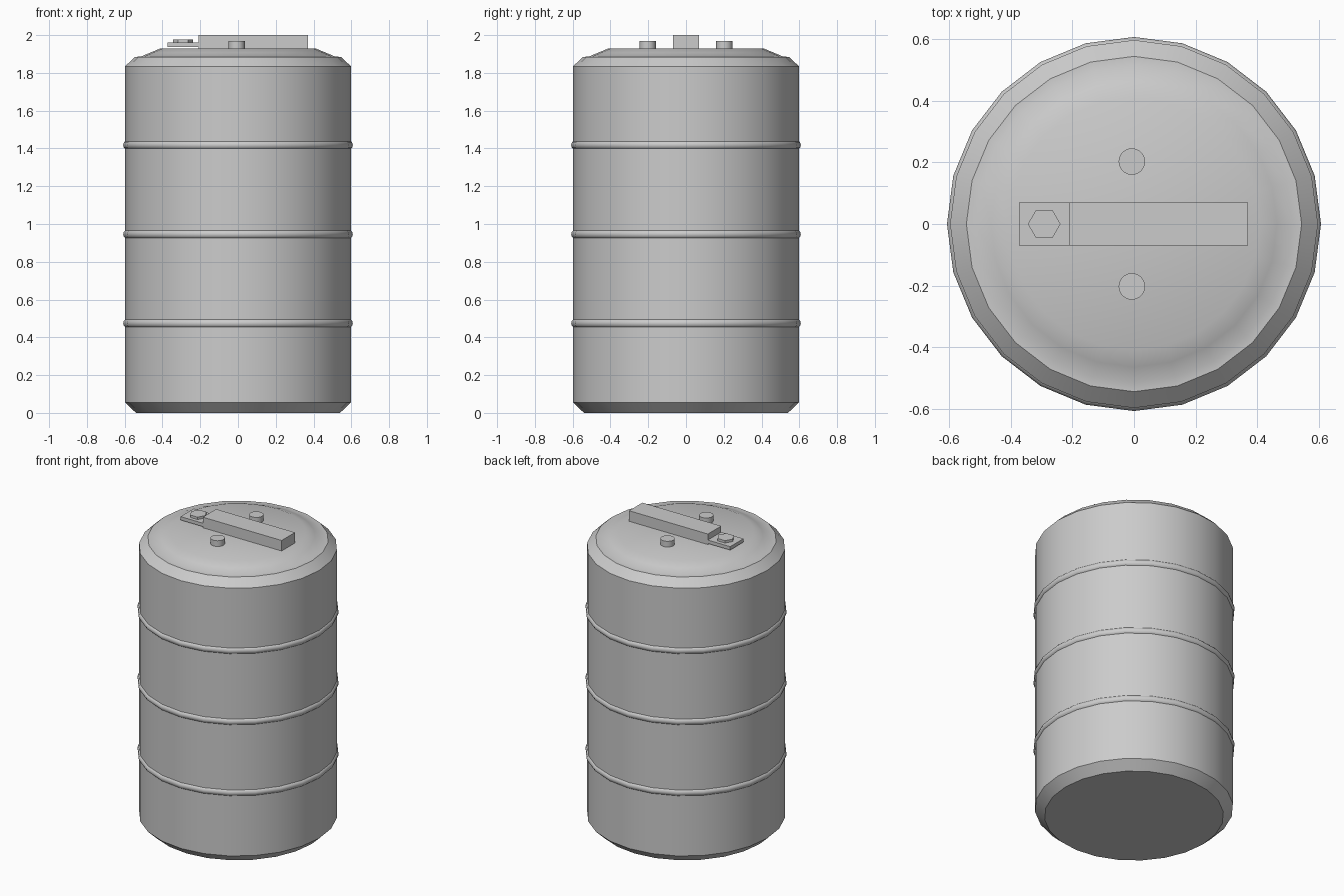
import bpy, bmesh, math

if "Cube" in bpy.data.objects:
    bpy.data.objects.remove(bpy.data.objects["Cube"])

SIDES = 24


def finish(name, bm, smooth_angle=None):
    bmesh.ops.recalc_face_normals(bm, faces=bm.faces)
    mesh = bpy.data.meshes.new(name)
    bm.to_mesh(mesh)
    bm.free()
    obj = bpy.data.objects.new(name, mesh)
    bpy.context.collection.objects.link(obj)
    if smooth_angle:
        bpy.ops.object.select_all(action='DESELECT')
        bpy.context.view_layer.objects.active = obj
        obj.select_set(True)
        bpy.ops.object.shade_smooth_by_angle(angle=math.radians(smooth_angle))
    return obj


def lathe(name, profile, closed=False, smooth_angle=40):
    """Spin (radius, z) points around z; open profiles get end caps."""
    bm = bmesh.new()
    rings = [[bm.verts.new((r * math.cos(math.tau * i / SIDES),
                            r * math.sin(math.tau * i / SIDES), z))
              for i in range(SIDES)] for r, z in profile]
    pairs = list(zip(rings, rings[1:]))
    if closed:
        pairs.append((rings[-1], rings[0]))
    else:
        bm.faces.new(rings[0])
        bm.faces.new(rings[-1])
    for a, b in pairs:
        for i in range(SIDES):
            j = (i + 1) % SIDES
            bm.faces.new((a[i], a[j], b[j], b[i]))
    return finish(name, bm, smooth_angle)


def box(name, x0, x1, y0, y1, z0, z1):
    bm = bmesh.new()
    bmesh.ops.create_cube(bm, size=1)
    for v in bm.verts:
        v.co = (x1 if v.co.x > 0 else x0, y1 if v.co.y > 0 else y0,
                z1 if v.co.z > 0 else z0)
    return finish(name, bm)


def stud(name, x, y, radius, z0, z1, sides, smooth_angle=None):
    bm = bmesh.new()
    lower = [bm.verts.new((x + radius * math.cos(math.tau * i / sides),
                           y + radius * math.sin(math.tau * i / sides), z0))
             for i in range(sides)]
    face = bm.faces.new(lower)
    top = bmesh.ops.extrude_face_region(bm, geom=[face])['geom']
    for v in top:
        if isinstance(v, bmesh.types.BMVert):
            v.co.z = z1
    return finish(name, bm, smooth_angle)


# Drum shell with chamfered ends and a raised lid
lathe("drum_body", [(0.54, 0), (0.598, 0.055), (0.598, 1.835), (0.545, 1.885),
                    (0.515, 1.886), (0.465, 1.907), (0.41, 1.93)])

# Three rolled hoops around the shell
for n, z in enumerate((0.474, 0.946, 1.418)):
    ring = [(0.583 + 0.025 * math.cos(math.tau * k / 12),
             z + 0.025 * math.sin(math.tau * k / 12)) for k in range(12)]
    lathe(f"hoop_{n + 1}", ring, closed=True, smooth_angle=60)

# Lid clamp: bar, thin end plate and hex bolt
box("clamp_bar", -0.21, 0.37, -0.07, 0.07, 1.925, 2.0)
box("clamp_plate", -0.374, -0.21, -0.07, 0.07, 1.937, 1.96)
stud("hex_bolt", -0.292, 0, 0.053, 1.955, 1.976, 6)

# Two round plugs on the lid
for side, y in (("front", -0.203), ("back", 0.203)):
    stud(f"plug_{side}", -0.007, y, 0.043, 1.92, 1.968, 24, 40)
